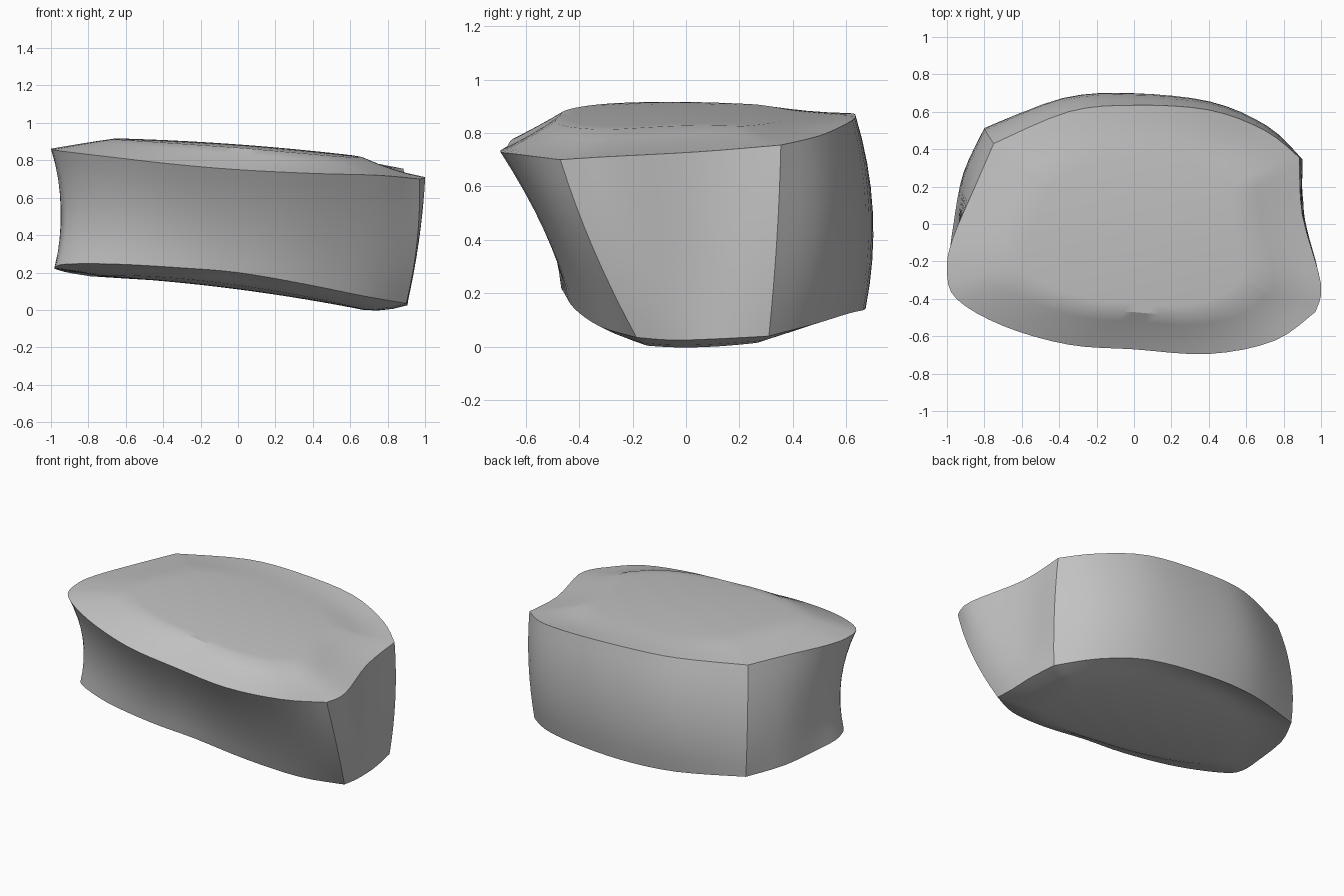
import bpy
import bmesh
from mathutils import Vector

cube = bpy.data.objects.get("Cube")
if cube:
    bpy.data.objects.remove(cube, do_unlink=True)

STEPS = 4        # samples between two control points
WALL_ROWS = 8    # rows from the bottom rim to the top rim
CAP_ROWS = 12    # rows from a rim to the middle of its cap

# Paired rim points: top x, y, z, bottom x, y, z, and wall bulge between them
right_rim = [
    (.97, -.47, .70, .90, -.185, .035, .03),
    (1, -.32, .71, .905, -.05, .025, .01),
    (.90, .05, .73, .905, .12, .03, 0),
    (.885, .355, .755, .88, .31, .04, .02),
]
back_rim = [
    (.7, .5, .79, .68, .48, .085, .04),
    (.4, .61, .84, .4, .61, .125, .045),
    (0, .635, .865, 0, .67, .14, .045),
    (-.35, .6, .875, -.38, .645, .155, .05),
    (-.75, .43, .87, -.79, .51, .18, .04),
]
left_rim = [
    (-.85, .2, .87, -.91, .28, .2, .02),
    (-.97, -.08, .865, -.965, 0, .215, -.025),
    (-1, -.25, .86, -.98, -.18, .225, -.05),
    (-.95, -.4, .85, -.92, -.3, .245, -.05),
]
front_rim = [
    (-.7, -.545, .82, -.65, -.42, .245, -.04),
    (-.35, -.645, .78, -.3, -.465, .225, -.035),
    (0, -.67, .75, 0, -.455, .2, -.03),
    (.4, -.695, .73, .35, -.415, .14, -.025),
    (.75, -.625, .72, .67, -.32, .075, -.01),
]


def smooth_chain(points):
    """Spline through the points with free ends; the last point is left out."""
    result = []
    last = len(points) - 1
    for i in range(last):
        a, b = points[max(i - 1, 0)], points[i]
        c, d = points[i + 1], points[min(i + 2, last)]
        for k in range(STEPS):
            t = k / STEPS
            result.append([
                q + t * ((r - p) + t * ((2 * p - 5 * q + 4 * r - s)
                                        + t * (3 * (q - r) + s - p))) / 2
                for p, q, r, s in zip(a, b, c, d)])
    return result


def top_crown(x, y):
    return .885 - .073 * x - .036 * x * x - .08 * y * y


def bottom_crown(x, y):
    return .11 - .13 * x - .05 * x * x + .2 * y * y


def wall_row(top, bottom, bulges, t):
    """One row of the wall, pushed in or out most at half height."""
    row = []
    for i, bulge in enumerate(bulges):
        along = top[(i + 1) % len(top)] - top[i - 1]
        out = Vector((along.y, -along.x, 0)).normalized()
        row.append(bottom[i].lerp(top[i], t) + out * bulge * 4 * t * (1 - t))
    return row


def cap_rows(rim, crown, plateau):
    """Rows that slope from the rim to a gently domed plateau."""
    centre = sum(rim, Vector()) / len(rim)
    rows = []
    for k in range(1, CAP_ROWS):
        scale = 1 - k / CAP_ROWS
        rise = min((1 - scale) / (1 - plateau), 1)
        row = []
        for p in rim:
            q = centre.lerp(p, scale)
            q.z = p.z + (crown(q.x, q.y) - p.z) * rise
            row.append(q)
        rows.append(row)
    return rows


# Rims, with corners at both ends of the right side and at the back left
rim = smooth_chain(right_rim)
rim += smooth_chain(right_rim[-1:] + back_rim)
rim += smooth_chain(back_rim[-1:] + left_rim + front_rim + right_rim[:1])
top = [Vector(p[:3]) for p in rim]
bottom = [Vector(p[3:6]) for p in rim]
bulges = [p[6] for p in rim]

# Rows from the middle of the underside, up the wall, to the middle of the top
rows = cap_rows(bottom, bottom_crown, .75)[::-1]
rows += [wall_row(top, bottom, bulges, k / WALL_ROWS) for k in range(WALL_ROWS + 1)]
rows += cap_rows(top, top_crown, .667)

bm = bmesh.new()
rings = [[bm.verts.new(p) for p in row] for row in rows]
for low, high in zip(rings, rings[1:]):
    for i in range(len(low)):
        j = (i + 1) % len(low)
        bm.faces.new((low[i], low[j], high[j], high[i]))
bm.faces.new(rings[0][::-1])
bm.faces.new(rings[-1])
bmesh.ops.recalc_face_normals(bm, faces=bm.faces)

# Block object
mesh = bpy.data.meshes.new("curved_block")
bm.to_mesh(mesh)
bm.free()
block = bpy.data.objects.new("curved_block", mesh)
bpy.context.collection.objects.link(block)

# Plain grey
grey = bpy.data.materials.new("plain_grey")
grey.use_nodes = True
colour = (.54, .54, .54, 1)
grey.diffuse_color = colour
grey.node_tree.nodes["Principled BSDF"].inputs["Base Color"].default_value = colour
mesh.materials.append(grey)

# Smooth surfaces with crisp rims
bpy.ops.object.select_all(action='DESELECT')
block.select_set(True)
bpy.context.view_layer.objects.active = block
bpy.ops.object.shade_smooth_by_angle(angle=.5)
